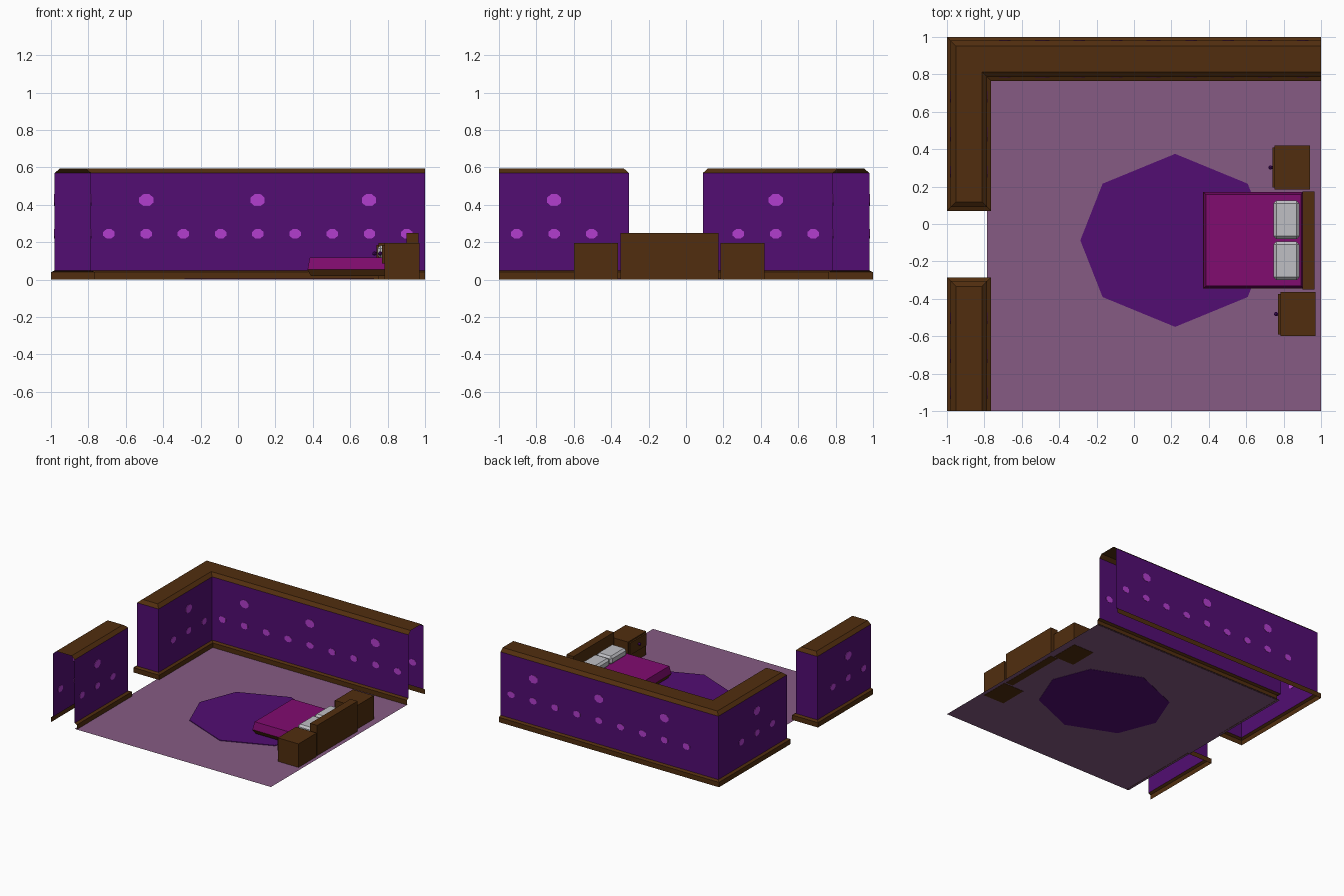
import bpy, bmesh, math
from mathutils import Vector, Matrix

if "Cube" in bpy.data.objects:
    bpy.data.objects.remove(bpy.data.objects["Cube"])


def material(name, r, g, b):
    m = bpy.data.materials.new(name)
    m.diffuse_color = (r, g, b, 1)
    m.use_nodes = True
    m.node_tree.nodes["Principled BSDF"].inputs["Base Color"].default_value = m.diffuse_color
    return m


WOOD = material("dark wood", 0.082, 0.027, 0.0045)
PURPLE = material("deep purple", 0.085, 0.004, 0.17)
ORCHID = material("orchid dots", 0.45, 0.048, 0.62)
MAUVE = material("mauve floor", 0.24, 0.105, 0.23)
MAGENTA = material("magenta blanket", 0.22, 0.0035, 0.16)
GREY = material("pillow grey", 0.52, 0.52, 0.55)


def finish(name, bm, *mats):
    me = bpy.data.meshes.new(name)
    bm.to_mesh(me)
    bm.free()
    for m in mats:
        me.materials.append(m)
    ob = bpy.data.objects.new(name, me)
    bpy.context.collection.objects.link(ob)
    return ob


def box(name, x, y, z, mat, top=0.0, bottom=0.0, bevel=0.0):
    """Box from ranges; top/bottom inset those faces, bevel chamfers all edges."""
    bm = bmesh.new()
    bmesh.ops.create_cube(bm, size=1)
    for v in bm.verts:
        inset = top if v.co.z > 0 else bottom
        for i, r in enumerate((x, y, z)):
            s = 1 if v.co[i] > 0 else -1
            v.co[i] = r[s > 0] - (s * inset if i < 2 else 0)
    if bevel:
        bmesh.ops.bevel(bm, geom=bm.edges[:], offset=bevel, segments=1, affect='EDGES')
    return finish(name, bm, mat)


# Walls: open hollow shells, a skirting-wall-coping profile swept along a footprint
PROFILE = [(0.02, 0), (0.02, 0.04), (0, 0.05), (0, 0.57), (-0.028, 0.595)]


def offset_path(path, d):
    pts = [Vector(p) for p in path]
    normals = []
    for a, b in zip(pts, pts[1:]):
        t = (b - a).normalized()
        normals.append(Vector((t.y, -t.x)))
    out = []
    for i, p in enumerate(pts):
        if 0 < i < len(pts) - 1:
            n = normals[i - 1] + normals[i]
        else:
            n = normals[0 if i == 0 else -1]
        out.append(p + n * d)
    return out


def wall(name, path):
    bm = bmesh.new()
    rings = [[bm.verts.new((p.x, p.y, z)) for p in offset_path(path, d)] for d, z in PROFILE]
    for level, (lo, hi) in enumerate(zip(rings, rings[1:])):
        for i in range(len(path) - 1):
            f = bm.faces.new((lo[i], lo[i + 1], hi[i + 1], hi[i]))
            f.material_index = 1 if level == 2 else 0
    bm.faces.new(rings[-1])
    finish(name, bm, WOOD, PURPLE)


wall("corner_wall", [(1, 0.98), (-0.98, 0.98), (-0.98, 0.09),
                     (-0.785, 0.09), (-0.785, 0.785), (1, 0.785)])
wall("short_wall", [(-0.785, -1), (-0.785, -0.305), (-0.98, -0.305), (-0.98, -1)])


# Wallpaper dots: thin octagonal plates seen from both sides of the wall skin
def dots(name, axis, planes, large, small):
    bm = bmesh.new()
    for plane in planes:
        for spots, w, h, z in ((large, 0.076, 0.064, 0.425), (small, 0.061, 0.05, 0.245)):
            for s in spots:
                r = 0.5 / math.cos(math.pi / 8)
                turn = Matrix.Rotation(math.pi / 2, 4, 'X')
                spin = Matrix.Rotation(math.pi / 8, 4, 'Z')
                mat = Matrix.Diagonal((w, 1, h, 1)) @ turn @ spin
                if axis == 'x':
                    mat = Matrix.Translation((s, plane, z)) @ mat
                else:
                    mat = (Matrix.Translation((plane, s, z))
                           @ Matrix.Rotation(math.pi / 2, 4, 'Z') @ mat)
                bmesh.ops.create_cone(bm, cap_ends=True, segments=8, radius1=r,
                                      radius2=r, depth=0.005, matrix=mat)
    finish(name, bm, ORCHID)


dots("back_wall_dots", 'x', (0.785, 0.98), (-0.49, 0.105, 0.70),
     [-0.69 + 0.199 * i for i in range(9)])
dots("side_wall_dots", 'y', (-0.785, -0.98), (-0.705, 0.48),
     (-0.905, -0.705, -0.505, 0.28, 0.48, 0.68))

# Floor sheet
bm = bmesh.new()
bm.faces.new([bm.verts.new((x, y, 0.002)) for x, y in
              ((-0.785, -1), (1, -1), (1, 0.775), (-0.785, 0.775))])
finish("floor", bm, MAUVE)

# Octagonal rug
bm = bmesh.new()
cx, cy = 0.22, -0.0875
outline = [(0.507, 0), (0.388, 0.303), (0, 0.4625), (-0.388, 0.303),
           (-0.507, 0), (-0.388, -0.303), (0, -0.4625), (0.388, -0.303)]
base = bm.faces.new([bm.verts.new((cx + x, cy + y, 0)) for x, y in outline])
ext = bmesh.ops.extrude_face_region(bm, geom=[base], use_keep_orig=True)
for v in ext["geom"]:
    if isinstance(v, bmesh.types.BMVert):
        v.co.z = 0.007
bmesh.ops.recalc_face_normals(bm, faces=bm.faces[:])
finish("rug", bm, PURPLE)

# Bed
box("bed_frame", (0.37, 0.91), (-0.345, 0.172), (0.02, 0.055), WOOD, bottom=0.02)
box("blanket", (0.372, 0.905), (-0.343, 0.17), (0.055, 0.118), MAGENTA, top=0.012)
box("headboard", (0.90, 0.965), (-0.35, 0.175), (0, 0.25), WOOD)
for i, y in enumerate((-0.197, 0.022)):
    box(f"pillow_{i + 1}", (0.745, 0.885), (y - 0.103, y + 0.103), (0.115, 0.182),
        GREY, bevel=0.016)

# Nightstands with drawer front and knob
for side, x, y in (("front", 0.77, -0.482), ("back", 0.74, 0.302)):
    box(side + "_nightstand", (x + 0.012, x + 0.2), (y - 0.118, y + 0.118), (0, 0.195), WOOD)
    box(side + "_drawer", (x, x + 0.012), (y - 0.108, y + 0.108), (0.085, 0.185), WOOD)
    bm = bmesh.new()
    bmesh.ops.create_icosphere(bm, subdivisions=1, radius=0.013,
                               matrix=Matrix.Translation((x - 0.01, y, 0.14)))
    finish(side + "_knob", bm, PURPLE)
